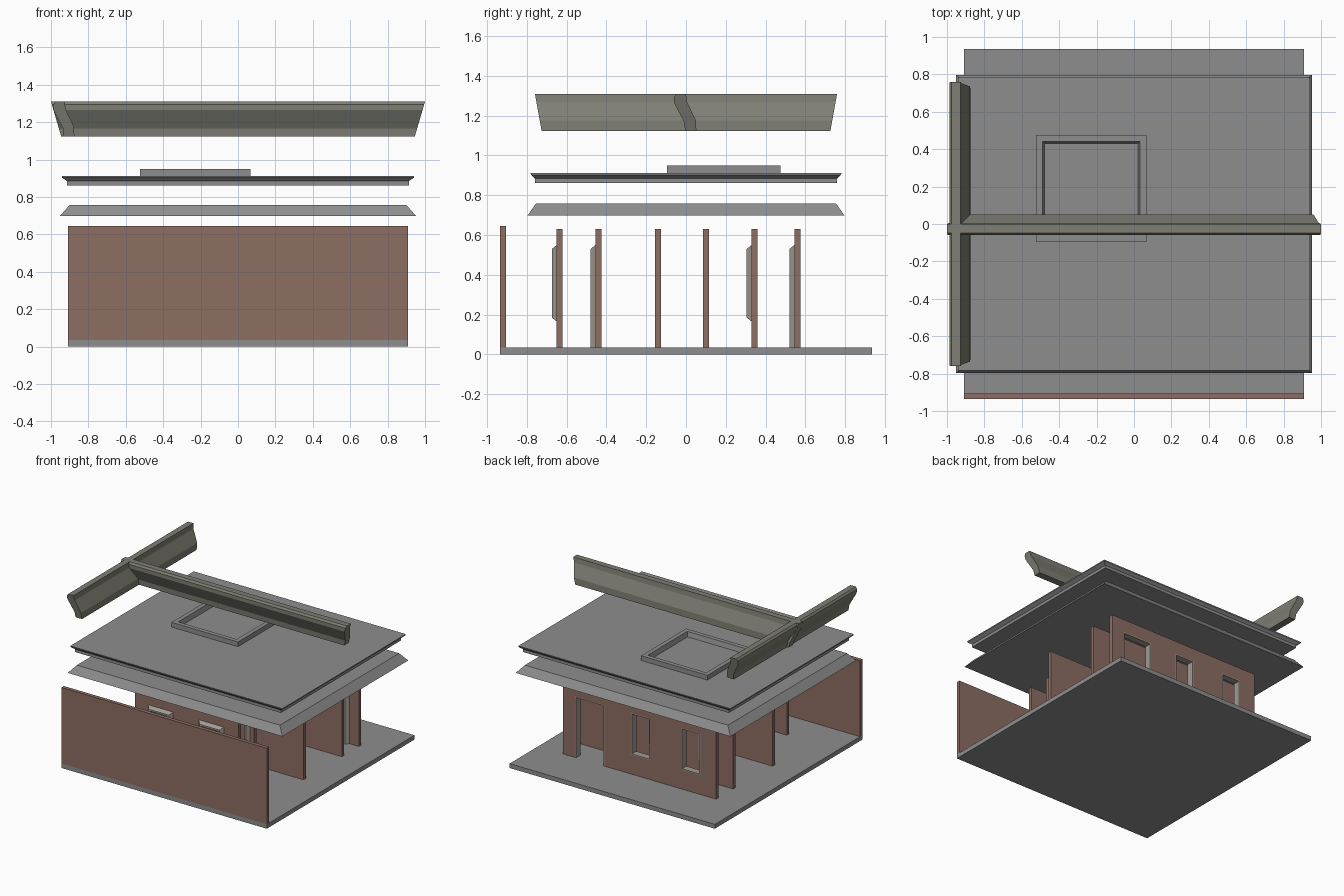
import bpy, bmesh
from mathutils import Vector

if "Cube" in bpy.data.objects:
    bpy.data.objects.remove(bpy.data.objects["Cube"])


def material(name, rgb):
    m = bpy.data.materials.new(name)
    m.diffuse_color = (*rgb, 1)
    m.use_nodes = True
    m.node_tree.nodes["Principled BSDF"].inputs["Base Color"].default_value = m.diffuse_color
    return m


BRICK = material("brick", (0.27, 0.157, 0.127))
TRIM = material("trim", (0.36, 0.33, 0.29))
CORNICE = material("cornice", (0.21, 0.21, 0.175))
SLATE = material("slate", (0.27, 0.27, 0.27))


def finish(name, bm, mat):
    bmesh.ops.recalc_face_normals(bm, faces=bm.faces)
    me = bpy.data.meshes.new(name)
    bm.to_mesh(me)
    bm.free()
    me.materials.append(mat)
    ob = bpy.data.objects.new(name, me)
    bpy.context.collection.objects.link(ob)
    return ob


def loft(name, loops, mat=SLATE, caps=True, closed=True, ring=False):
    """Skin a list of equal-length point loops."""
    bm = bmesh.new()
    rows = [[bm.verts.new(p) for p in loop] for loop in loops]
    n = len(rows[0])
    pairs = list(zip(rows, rows[1:])) + ([(rows[-1], rows[0])] if ring else [])
    for a, b in pairs:
        for i in range(n if closed else n - 1):
            j = (i + 1) % n
            bm.faces.new((a[i], a[j], b[j], b[i]))
    if caps:
        bm.faces.new(rows[0])
        bm.faces.new(rows[-1])
    return finish(name, bm, mat)


def rect(x0, x1, y0, y1, z):
    return [(x0, y0, z), (x1, y0, z), (x1, y1, z), (x0, y1, z)]


def layers(name, sizes):
    return loft(name, [rect(-x, x, -y, y, z) for x, y, z in sizes])


FLOOR, T = 0.035, 0.03


def wall(name, left, right, y, top, openings=()):
    """Wall panel with rectangular openings (x0, x1, z0, z1)."""
    xs = sorted({left, right, *[v for o in openings for v in o[:2]]})
    zs = sorted({FLOOR, top, *[v for o in openings for v in o[2:]]})
    bm = bmesh.new()
    grid = {(x, z): bm.verts.new((x, y, z)) for x in xs for z in zs}
    for x0, x1 in zip(xs, xs[1:]):
        for z0, z1 in zip(zs, zs[1:]):
            cx, cz = (x0 + x1) / 2, (z0 + z1) / 2
            if any(o[0] < cx < o[1] and o[2] < cz < o[3] for o in openings):
                continue
            bm.faces.new([grid[p] for p in ((x0, z0), (x1, z0), (x1, z1), (x0, z1))])
    for v in [v for v in bm.verts if not v.link_faces]:
        bm.verts.remove(v)
    ext = bmesh.ops.extrude_face_region(bm, geom=bm.faces[:], use_keep_orig=True)
    moved = [v for v in ext["geom"] if isinstance(v, bmesh.types.BMVert)]
    bmesh.ops.translate(bm, verts=moved, vec=Vector((0, T, 0)))
    finish(name, bm, BRICK)
    for i, o in enumerate(openings):
        frame(f"{name}_frame_{i + 1}", y, *o)


def frame(name, y, x0, x1, z0, z1):
    """Bevelled trim standing proud of the front and lining the opening."""
    door = z0 <= FLOOR

    def loop(g, yy):
        zb = FLOOR if door else z0 - g
        return [(x0 - g, yy, zb), (x0 - g, yy, z1 + g),
                (x1 + g, yy, z1 + g), (x1 + g, yy, zb)]
    steps = [(0.025, y), (0.005, y - 0.025), (-0.008, y - 0.025), (-0.008, y + T)]
    loft(name, [loop(g, yy) for g, yy in steps] + [loop(0, y + T)], TRIM,
         caps=False, closed=not door, ring=True)


def window(cx):
    return (cx - 0.085, cx + 0.085, 0.19, 0.525)


def door(cx):
    return (cx - 0.13, cx + 0.13, FLOOR, 0.525)


# Ground slab
layers("floor_slab", [(0.91, 0.935, 0), (0.91, 0.935, FLOOR)])

# Row of separate wall panels, front to back
wall("front_wall", -0.91, 0.91, -0.935, 0.645)
wall("short_window_wall", -0.46, 0.46, -0.65, 0.63, [window(-0.23), window(0.22)])
wall("short_door_wall", -0.46, 0.46, -0.455, 0.63, [window(-0.2), door(0.27)])
wall("long_blank_wall", -0.68, 0.69, -0.155, 0.63)
wall("short_blank_wall", -0.46, 0.46, 0.085, 0.63)
wall("long_window_wall", -0.67, 0.69, 0.33, 0.63, [window(-0.45), window(0)])
wall("long_door_wall", -0.67, 0.69, 0.545, 0.63,
     [window(-0.445), window(0), door(0.45)])

# Roof panels
layers("lower_roof", [(0.952, 0.797, 0.698), (0.9, 0.755, 0.758)])
layers("upper_roof", [(0.913, 0.76, 0.862), (0.913, 0.76, 0.885),
                      (0.94, 0.78, 0.903), (0.94, 0.782, 0.912)])


# Raised rim on the roof
def rim(g, z):
    return rect(-0.523 + g, 0.066 - g, -0.095 + g, 0.475 - g, z)


loft("roof_hatch_rim", [rim(0, 0.912), rim(0, 0.95), rim(0.035, 0.95), rim(0.045, 0.912)],
     caps=False, ring=True)

# Leaning cornice profile: (offset, height)
PROFILE = [(-0.06, 1.265), (-0.06, 1.295), (-0.048, 1.31), (0.0, 1.31), (0.005, 1.27),
           (0.05, 1.175), (0.052, 1.123), (-0.005, 1.123), (-0.008, 1.165)]


def ends(length, k):
    """End loops that splay outward with height."""
    return [[(s * (length + (z - 1.123) * k), u, z) for u, z in PROFILE] for s in (-1, 1)]


loft("long_cornice", ends(0.945, 0.294), CORNICE)
loft("cross_cornice", [[(-0.927 + u, v, z) for v, u, z in e] for e in ends(0.726, 0.18)], CORNICE)
